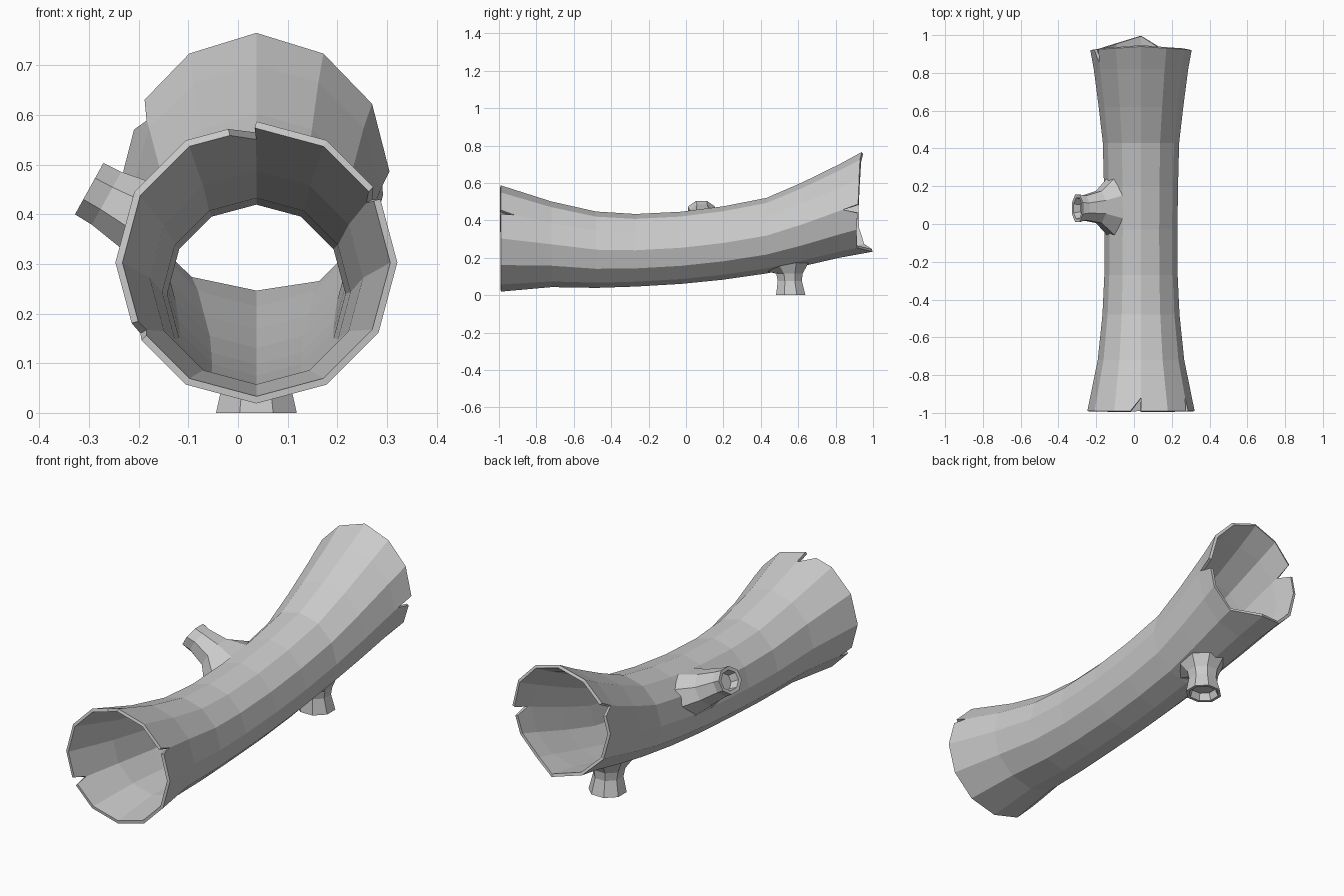
import bpy, bmesh
from math import sin, cos, radians, sqrt, pi
from mathutils import Vector

if "Cube" in bpy.data.objects:
    bpy.data.objects.remove(bpy.data.objects["Cube"])

CX, N = 0.037, 12
# Log stations: y, centre height, radius
ROWS = [(-0.99, .303, .284), (-0.72, .272, .229), (-0.48, .243, .204),
        (-0.27, .240, .194), (-0.03, .253, .193), (0.20, .279, .196),
        (0.43, .318, .202), (0.62, .378, .224), (0.82, .450, .250),
        (0.93, .490, .270)]


def station(y):
    for a, b in zip(ROWS, ROWS[1:]):
        if y <= b[0]:
            break
    t = (y - a[0]) / (b[0] - a[0])
    return a[1] + t * (b[1] - a[1]), a[2] + t * (b[2] - a[2])


def on_log(k, y):
    z, r = station(y)
    a = 2 * pi * k / N
    return Vector((CX + r * cos(a), y, z + r * sin(a)))


def finish(bm, name):
    bmesh.ops.recalc_face_normals(bm, faces=bm.faces)
    me = bpy.data.meshes.new(name)
    bm.to_mesh(me)
    bm.free()
    ob = bpy.data.objects.new(name, me)
    bpy.context.collection.objects.link(ob)
    return ob


# Hollow trunk: twelve-sided tube with ragged, split ends
bm = bmesh.new()
rings = [[bm.verts.new(on_log(k, row[0])) for k in range(N)] for row in ROWS[1:-1]]
for a, b in zip(rings, rings[1:]):
    for k in range(N):
        j = (k + 1) % N
        bm.faces.new((a[k], a[j], b[j], b[k]))


def ragged_end(ring, ys, splits):
    # splits: side index -> (apex y, gap towards next, gap towards previous)
    pts = [on_log(k, ys[k]) for k in range(N)]
    cols = []
    for k in range(N):
        if k in splits:
            y, fwd, back = splits[k]
            cols.append((bm.verts.new(pts[k].lerp(pts[k - 1], back)),
                         bm.verts.new(on_log(k, y)),
                         bm.verts.new(pts[k].lerp(pts[(k + 1) % N], fwd))))
        else:
            cols.append((bm.verts.new(pts[k]),))
    for k in range(N):
        j = (k + 1) % N
        left = [cols[k][1], cols[k][2]] if len(cols[k]) == 3 else [cols[k][0]]
        right = [cols[j][0], cols[j][1]] if len(cols[j]) == 3 else [cols[j][0]]
        bm.faces.new([ring[k]] + left + right + [ring[j]])


ragged_end(rings[0], [-0.99] * N,
           {1: (-0.92, .1, .1), 3: (-0.92, .4, 0), 7: (-0.92, .14, .14)})
back_y = [.92, .925, .93, .94, .93, .925, .92, .925, .955, .997, .915, .912]
ragged_end(rings[-1], back_y, {0: (.84, .0, .35), 5: (.85, .38, .08)})
trunk = finish(bm, "hollow_trunk")
# Outward normals on the open tube
me = trunk.data
f = me.polygons[0]
if f.normal.dot(f.center - Vector((CX, f.center.y, station(f.center.y)[0]))) < 0:
    me.flip_normals()
shell = trunk.modifiers.new("bark_thickness", 'SOLIDIFY')
shell.thickness = 0.014
shell.offset = -1
shell.use_even_offset = True


def stub(name, angle, yc, z0, base, rings, sides=8):
    """Broken branch: flared base on the trunk, then rings (distance, radius u, radius y, y)."""
    d = Vector((cos(angle), 0, sin(angle)))
    u = Vector((-sin(angle), 0, cos(angle)))
    bm = bmesh.new()
    loops = []
    first = []
    for i in range(sides):
        a = 2 * pi * (i + .5) / sides
        s, y = base[0] * cos(a), yc + base[1] * sin(a)
        z, r = station(y)
        p = Vector((CX, y, z)) + d * (sqrt(r * r - s * s) * .975) + u * s
        first.append(bm.verts.new(p))
    loops.append(first)
    for dist, ru, ry, y in rings:
        ring = []
        for i in range(sides):
            a = 2 * pi * (i + .5) / sides
            ring.append(bm.verts.new(Vector((CX, y, z0)) + d * dist
                                     + u * ru * cos(a) + Vector((0, ry * sin(a), 0))))
        loops.append(ring)
    for a, b in zip(loops, loops[1:]):
        for i in range(sides):
            j = (i + 1) % sides
            bm.faces.new((a[i], a[j], b[j], b[i]))
    bm.faces.new(loops[-1])
    return finish(bm, name)


# Side branch stub with hollow tip
stub("side_branch", radians(151), .09, .265, (.11, .16),
     [(.255, .083, .092, .09), (.345, .066, .07, .085), (.385, .064, .079, .083),
      (.383, .047, .06, .083), (.345, .042, .05, .083)])

# Lower branch stub that props the log up
stub("lower_branch", radians(-90), .545, .35, (.105, .118),
     [(.235, .078, .076, .553), (.275, .07, .07, .555), (.35, .088, .085, .56),
      (.35, .072, .07, .56), (.315, .06, .058, .558)])
